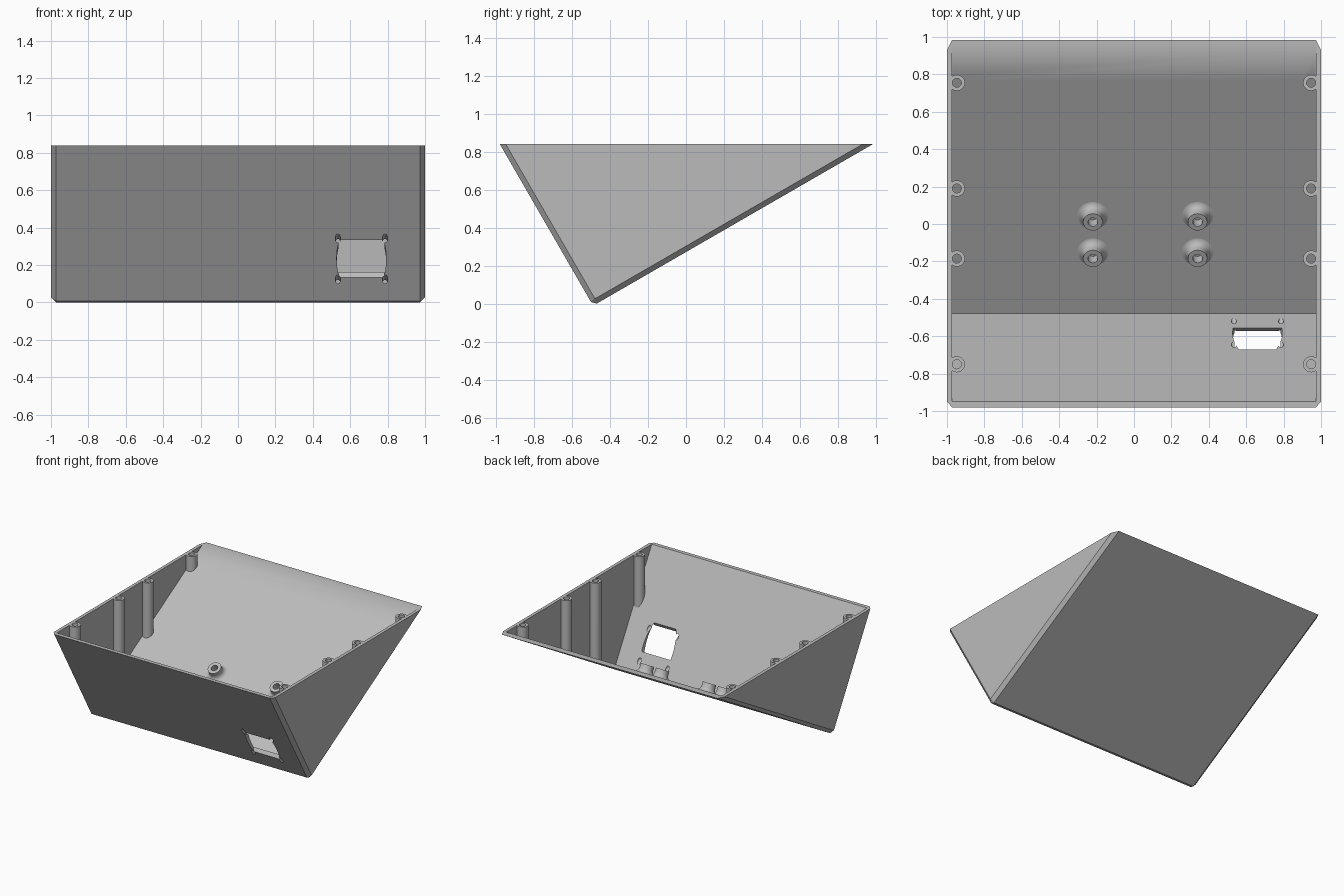
import bpy, bmesh
from math import radians, sin, cos, pi
from mathutils import Matrix, Vector

if "Cube" in bpy.data.objects:
    bpy.data.objects.remove(bpy.data.objects["Cube"], do_unlink=True)

WALL = 0.027                       # wall thickness and edge chamfer
TOP = 0.84                         # height of the open rim
APEX = Vector((0, -0.489, -0.011)) # unchamfered bottom edge
FRONT = Vector((0, -sin(radians(30)), cos(radians(30))))  # up the front panel
FLOOR = Vector((0, cos(radians(30)), sin(radians(30))))   # up the sloped floor

grey = bpy.data.materials.new("light grey plastic")
grey.use_nodes = True
grey.diffuse_color = (0.5, 0.5, 0.5, 1)
grey.node_tree.nodes["Principled BSDF"].inputs["Base Color"].default_value = (0.5, 0.5, 0.5, 1)


def finish(bm, name):
    bmesh.ops.recalc_face_normals(bm, faces=bm.faces)
    mesh = bpy.data.meshes.new(name)
    bm.to_mesh(mesh)
    bm.free()
    mesh.materials.append(grey)
    obj = bpy.data.objects.new(name, mesh)
    bpy.context.collection.objects.link(obj)
    return obj


def section(x, inset, chamfer, top):
    """Right-angled wedge outline at x, offset inwards, with its tip cut off."""
    rise = top - APEX.z
    u = (rise - FLOOR.z * inset) / FRONT.z
    v = (rise - FRONT.z * inset) / FLOOR.z
    tip = inset + chamfer
    pairs = [(u, inset), (tip, inset), (inset, tip), (inset, v)]
    return [APEX + FRONT * a + FLOOR * b + Vector((x, 0, 0)) for a, b in pairs]


def loft(name, sections):
    bm = bmesh.new()
    rings = [[bm.verts.new(p) for p in s] for s in sections]
    for a, b in zip(rings, rings[1:]):
        for i in range(len(a)):
            j = (i + 1) % len(a)
            bm.faces.new((a[i], a[j], b[j], b[i]))
    bm.faces.new(rings[0])
    bm.faces.new(rings[-1])
    return finish(bm, name)


def lathe(name, profile, matrix, sides=40):
    """Closed ring of revolution from (radius, height) points."""
    bm = bmesh.new()
    rings = []
    for i in range(sides):
        a = 2 * pi * i / sides
        rings.append([bm.verts.new(matrix @ Vector((r * cos(a), r * sin(a), h)))
                      for r, h in profile])
    n = len(profile)
    for i in range(sides):
        a, b = rings[i], rings[(i + 1) % sides]
        for k in range(n):
            m = (k + 1) % n
            bm.faces.new((a[k], b[k], b[m], a[m]))
    return finish(bm, name)


def rod(name, radius, length, matrix, sides):
    bm = bmesh.new()
    bmesh.ops.create_cone(bm, cap_ends=True, segments=sides, radius1=radius,
                          radius2=radius, depth=length, matrix=matrix)
    return finish(bm, name)


def cut(target, tool):
    mod = target.modifiers.new("cut", 'BOOLEAN')
    mod.operation = 'DIFFERENCE'
    mod.solver = 'EXACT'
    mod.object = tool
    bpy.context.view_layer.objects.active = target
    bpy.ops.object.modifier_apply(modifier=mod.name)
    bpy.data.objects.remove(tool, do_unlink=True)


def smooth(obj):
    bpy.ops.object.select_all(action='DESELECT')
    obj.select_set(True)
    bpy.context.view_layer.objects.active = obj
    bpy.ops.object.shade_smooth_by_angle(angle=radians(30))


# Wedge body with chamfered side edges
side = 1 - WALL
case = loft("wedge_case", [section(-1, WALL, 0.004, TOP), section(-side, 0, 0.022, TOP),
                           section(side, 0, 0.022, TOP), section(1, WALL, 0.004, TOP)])

# Hollow interior, leaving tubular screw posts along both side walls
cavity = loft("cavity_cutter", [section(x, WALL + 0.001, 0.001, TOP + 0.05) for x in (-side, side)])
for x in (-0.947, 0.947):
    for y in (-0.75, -0.185, 0.19, 0.755):
        post = lathe("screw_post", [(0.043, -0.2), (0.043, 1.1), (0.024, 1.1), (0.024, -0.2)],
                     Matrix.Translation((x, y, 0)), 32)
        cut(cavity, post)
cut(case, cavity)

# Round opening and four screw holes through the front panel
tilt = Matrix.Rotation(radians(60), 4, 'X')
hole = APEX + FRONT * 0.283 + Vector((0.66, 0, 0))
cut(case, rod("opening_cutter", 0.1325, 0.2, Matrix.Translation(hole) @ tilt, 64))
for dx in (-0.126, 0.126):
    for du in (-0.126, 0.126):
        spot = hole + FRONT * du + Vector((dx, 0, 0))
        cut(case, rod("screw_cutter", 0.014, 0.2, Matrix.Translation(spot) @ tilt, 20))
smooth(case)

# Filleted standoffs square to the sloped floor
HEIGHT = 0.07
flare = [(0.052 + 0.04 * (1 - sin(a)), 0.04 * (1 - cos(a)))
         for a in [radians(15 * i) for i in range(7)]]
outline = [(0.026, -0.005), (0.092, -0.005)] + flare + [(0.052, HEIGHT), (0.026, HEIGHT)]
for x, label in ((-0.22, "right"), (0.34, "left")):
    for y, row in ((-0.185, "front"), (0.01, "rear")):
        lift = WALL + HEIGHT
        run = (y - APEX.y - FRONT.y * lift) / FLOOR.y
        base = APEX + FRONT * WALL + FLOOR * run + Vector((x, 0, 0))
        place = Matrix.Translation(base) @ Matrix.Rotation(radians(30), 4, 'X')
        smooth(lathe(f"standoff_{row}_{label}", outline, place))
